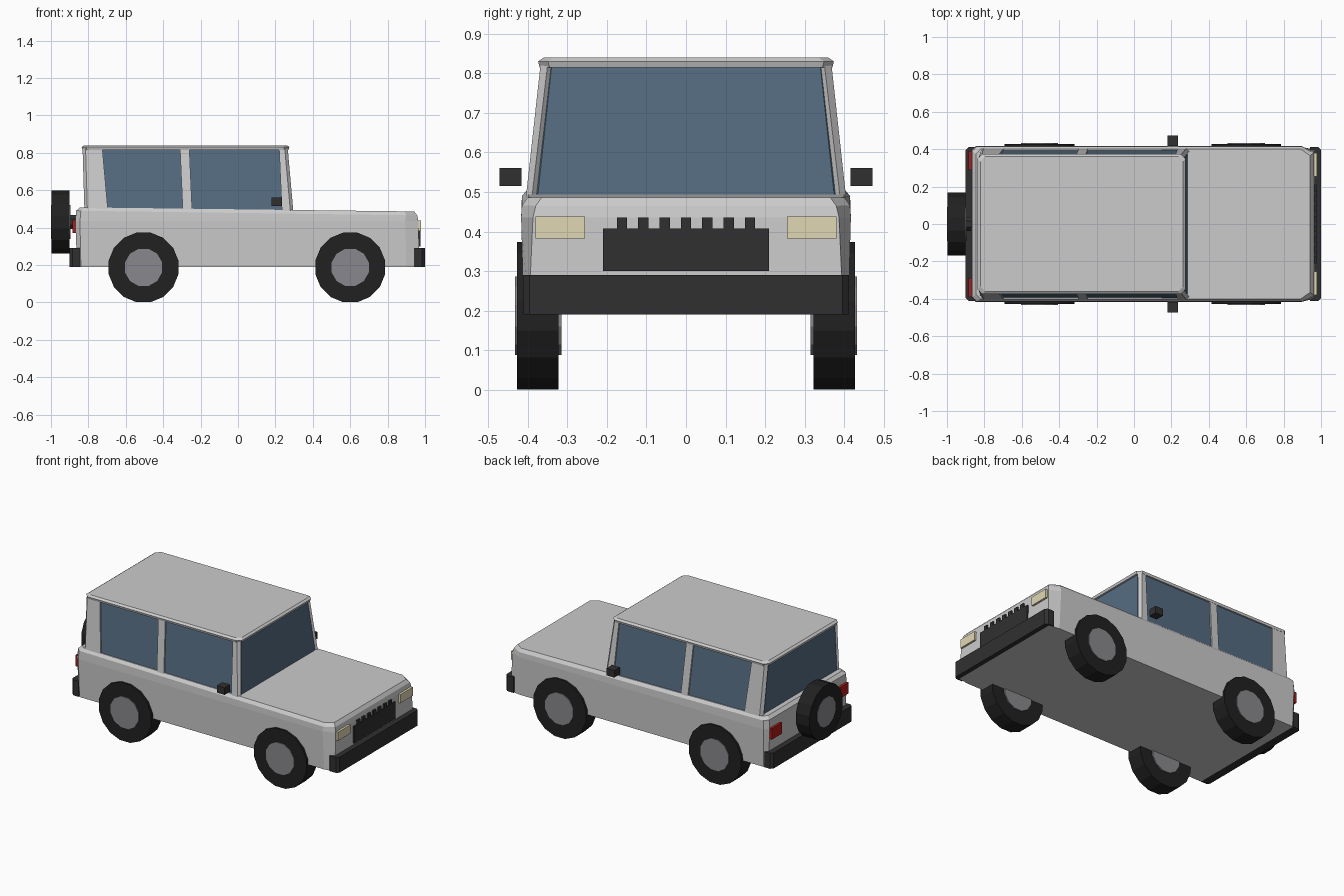
import bpy, bmesh
from math import sin, cos, pi

if "Cube" in bpy.data.objects:
    bpy.data.objects.remove(bpy.data.objects["Cube"])


def material(name, r, g, b):
    m = bpy.data.materials.new(name)
    m.diffuse_color = (r, g, b, 1)
    m.use_nodes = True
    m.node_tree.nodes["Principled BSDF"].inputs["Base Color"].default_value = m.diffuse_color
    return m


RUBBER = material("rubber", 0.015, 0.015, 0.015)
TRIM = material("dark_trim", 0.03, 0.03, 0.03)
GLASS = material("tinted_glass", 0.09, 0.15, 0.22)
RIM = material("rim_grey", 0.25, 0.25, 0.27)
LAMP = material("lamp_cream", 0.75, 0.68, 0.45)
RED = material("lamp_red", 0.45, 0.01, 0.01)


def loft(name, rings, mat=None):
    """Closed solid through rings that have equal point counts."""
    bm = bmesh.new()
    loops = [[bm.verts.new(p) for p in ring] for ring in rings]
    n = len(loops[0])
    for a, b in zip(loops, loops[1:]):
        for i in range(n):
            j = (i + 1) % n
            bm.faces.new((a[i], a[j], b[j], b[i]))
    bm.faces.new(loops[0])
    bm.faces.new(loops[-1])
    bmesh.ops.recalc_face_normals(bm, faces=bm.faces)
    me = bpy.data.meshes.new(name)
    bm.to_mesh(me)
    bm.free()
    ob = bpy.data.objects.new(name, me)
    bpy.context.collection.objects.link(ob)
    if mat:
        me.materials.append(mat)
    return ob


def plan(z_rear, z_front, x0, x1, y, rear, front):
    """Rectangle seen from above with chamfered corners, height sloping along x."""
    (rx, ry), (fx, fy) = rear, front
    half = [(x0, y - ry), (x0 + rx, y), (x1 - fx, y), (x1, y - fy)]
    pts = half + [(x, -v) for x, v in reversed(half)]
    return [(x, v, z_rear + (z_front - z_rear) * (x - x0) / (x1 - x0)) for x, v in pts]


def box(name, x, y, z, mat):
    corners = [(x[0], y[0]), (x[1], y[0]), (x[1], y[1]), (x[0], y[1])]
    return loft(name, [[(a, b, h) for a, b in corners] for h in z], mat)


def disc(name, axis, centre, r, lo, hi, sides, mat):
    """Flat-bottomed cylinder along x or y; centre is (other axis, z)."""
    rings = []
    for d in (lo, hi):
        ring = []
        for i in range(sides):
            a = 2 * pi * (i + 0.5) / sides + pi / 2
            u, z = centre[0] + r * cos(a), centre[1] + r * sin(a)
            ring.append((u, d, z) if axis == "y" else (d, u, z))
        rings.append(ring)
    return loft(name, rings, mat)


# Lower body with hood
loft("body", [
    plan(0.19, 0.19, -0.86, 0.97, 0.41, (0.02, 0.02), (0.07, 0.012)),
    plan(0.435, 0.435, -0.87, 0.964, 0.417, (0.025, 0.025), (0.07, 0.03)),
    plan(0.49, 0.465, -0.865, 0.958, 0.415, (0.025, 0.025), (0.06, 0.035)),
    plan(0.508, 0.486, -0.845, 0.942, 0.40, (0.025, 0.025), (0.05, 0.035)),
])

# Glasshouse core
loft("cabin_glass", [
    plan(0.48, 0.48, -0.812, 0.288, 0.396, (0.02, 0.02), (0.02, 0.02)),
    plan(0.825, 0.825, -0.822, 0.257, 0.359, (0.02, 0.02), (0.02, 0.02)),
], GLASS)

# Roof with chamfered rim
loft("roof", [
    plan(0.815, 0.815, -0.832, 0.27, 0.370, (0.025, 0.025), (0.025, 0.025)),
    plan(0.83, 0.83, -0.836, 0.275, 0.374, (0.025, 0.025), (0.025, 0.025)),
    plan(0.84, 0.84, -0.822, 0.262, 0.360, (0.025, 0.025), (0.025, 0.025)),
])

# Pillars: plan outline at the belt and under the roof
PILLARS = {
    "front_pillar": (
        [(0.235, 0.405), (0.28, 0.405), (0.296, 0.39), (0.28, 0.375), (0.235, 0.375)],
        [(0.22, 0.368), (0.25, 0.368), (0.266, 0.35), (0.25, 0.335), (0.22, 0.335)]),
    "middle_pillar": (
        [(-0.295, 0.405), (-0.245, 0.405), (-0.245, 0.375), (-0.295, 0.375)],
        [(-0.31, 0.368), (-0.26, 0.368), (-0.26, 0.335), (-0.31, 0.335)]),
    "rear_pillar": (
        [(-0.695, 0.405), (-0.805, 0.405), (-0.821, 0.385), (-0.80, 0.37), (-0.695, 0.37)],
        [(-0.725, 0.368), (-0.815, 0.368), (-0.831, 0.35), (-0.81, 0.335), (-0.725, 0.335)]),
}

for side, s in (("left", 1), ("right", -1)):
    for name, (low, high) in PILLARS.items():
        loft(f"{name}_{side}", [[(x, s * y, 0.485) for x, y in low],
                                [(x, s * y, 0.822) for x, y in high]])
    # Wheels
    for end, x in (("front", 0.6), ("rear", -0.505)):
        disc(f"{end}_tyre_{side}", "y", (x, 0.187), 0.19, s * 0.322, s * 0.427, 16, RUBBER)
        disc(f"{end}_rim_{side}", "y", (x, 0.187), 0.103, s * 0.315, s * 0.432, 12, RIM)
    # Lamps and door mirrors
    box(f"headlight_{side}", (0.93, 0.978), (s * 0.255, s * 0.38), (0.382, 0.438), LAMP)
    box(f"taillight_{side}", (-0.885, -0.85), (s * 0.29, s * 0.39), (0.37, 0.44), RED)
    box(f"mirror_{side}", (0.18, 0.235), (s * 0.416, s * 0.472), (0.515, 0.56), TRIM)

# Grille with slats
box("grille", (0.93, 0.975), (-0.21, 0.21), (0.30, 0.408), TRIM)
for i in range(7):
    y = (i - 3) * 0.054
    box(f"grille_slat_{i + 1}", (0.93, 0.975), (y - 0.013, y + 0.013), (0.40, 0.435), TRIM)

# Bumpers
none = (0.001, 0.001)
loft("front_bumper", [plan(z, z, 0.94, 1.0, 0.411, none, (0.015, 0.015))
                      for z in (0.19, 0.29)], TRIM)
loft("rear_bumper", [plan(z, z, -0.90, -0.845, 0.411, (0.015, 0.015), none)
                     for z in (0.19, 0.29)], TRIM)

# Spare wheel on the tailgate
disc("spare_tyre", "x", (0, 0.43), 0.172, -0.997, -0.90, 16, RUBBER)
disc("spare_rim", "x", (0, 0.43), 0.095, -1.0, -0.895, 12, RIM)
disc("spare_mount", "x", (0, 0.43), 0.04, -0.90, -0.85, 8, TRIM)
